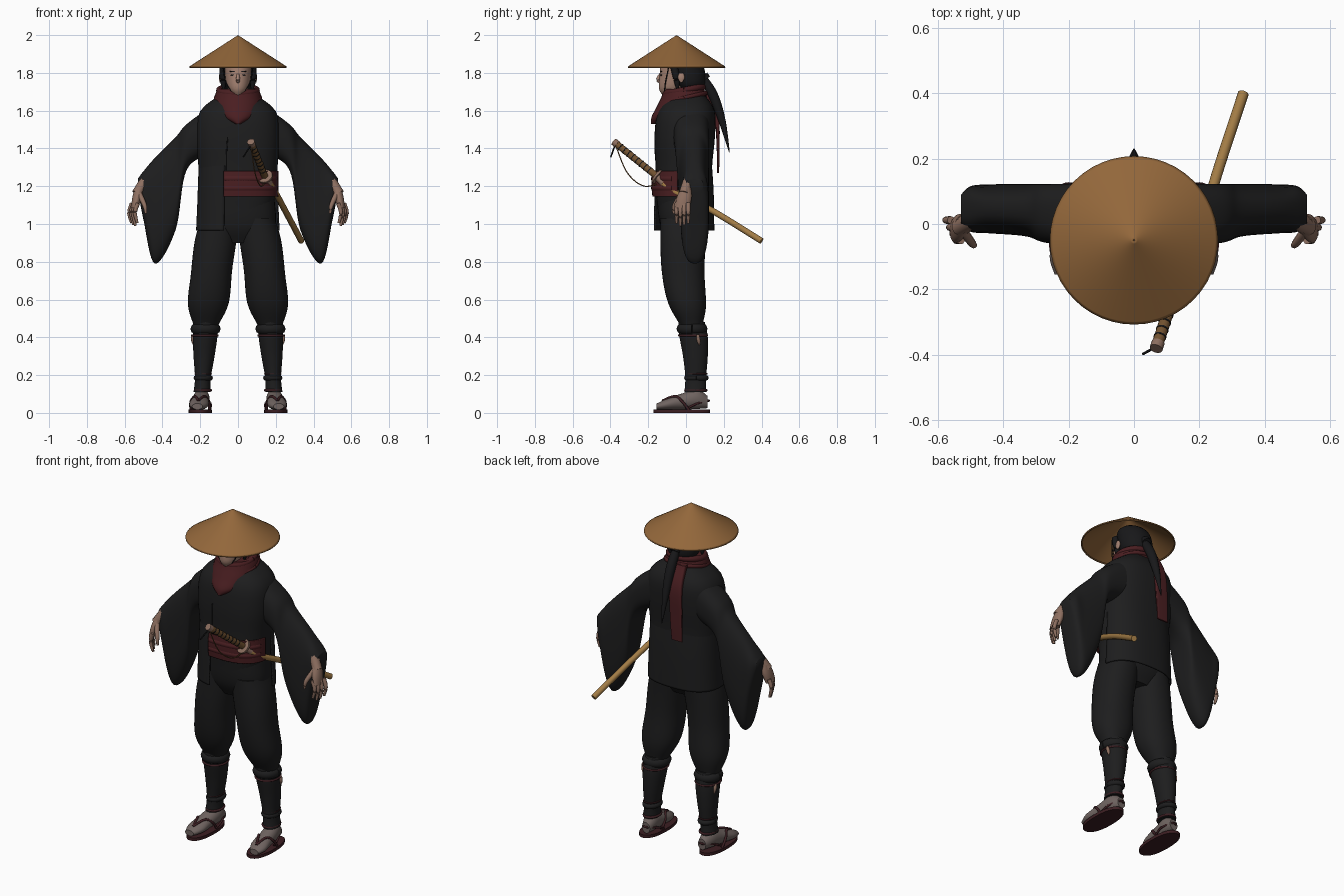
import bpy, bmesh, math
from mathutils import Vector

if "Cube" in bpy.data.objects:
    bpy.data.objects.remove(bpy.data.objects["Cube"])


def material(name, *rgb):
    mat = bpy.data.materials.new(name)
    mat.use_nodes = True
    mat.diffuse_color = (*rgb, 1)
    shader = mat.node_tree.nodes["Principled BSDF"]
    shader.inputs["Base Color"].default_value = (*rgb, 1)
    shader.inputs["Roughness"].default_value = .8
    return mat


cloth = material("black cloth", .0125, .0125, .013)
black = material("hair black", .009, .009, .01)
red = material("dark red cloth", .068, .013, .015)
skin = material("skin", .37, .22, .165)
straw = material("straw", .29, .135, .043)
tan = material("tan wood", .36, .2, .06)
brown = material("brown grip", .17, .085, .03)
sock = material("grey sock", .16, .127, .118)
maroon = material("maroon sole", .045, .013, .016)
tanned = material("tanned skin", .27, .16, .118)


def flow(values, t):
    """Smooth value at t (from 0 to 1) through evenly spaced values."""
    if not isinstance(values, tuple):
        return values
    last = len(values) - 1
    i = min(int(t * last), last - 1)
    s = t * last - i
    a, b, c, d = (values[min(max(k, 0), last)] for k in (i - 1, i, i + 1, i + 2))
    return b + s / 2 * (c - a + s * (2 * a - 5 * b + 4 * c - d + s * (3 * (b - c) + d - a)))


def surface(name, loops, mat, closed=True, shell=0):
    """Joins rows of points into a smooth skin, capped unless it is a shell."""
    bm = bmesh.new()
    rows = [[bm.verts.new(point) for point in loop] for loop in loops]
    count = len(rows[0])
    for low, high in zip(rows, rows[1:]):
        for i in range(count if closed else count - 1):
            j = (i + 1) % count
            bm.faces.new((low[i], low[j], high[j], high[i]))
    if not shell:
        bm.faces.new(rows[0])
        bm.faces.new(rows[-1])
    bmesh.ops.recalc_face_normals(bm, faces=bm.faces)
    mesh = bpy.data.meshes.new(name)
    bm.to_mesh(mesh)
    bm.free()
    mesh.materials.append(mat)
    mesh.shade_smooth()
    mesh.set_sharp_from_angle(angle=math.radians(50))
    part = bpy.data.objects.new(name, mesh)
    bpy.context.scene.collection.objects.link(part)
    if shell:
        solid = part.modifiers.new("thickness", "SOLIDIFY")
        solid.thickness, solid.offset = shell, 0


def loft(name, mat, axis, span, size_a, size_b, mid_a=0, mid_b=0, side=1,
         power=2, arc=None, shell=0, sides=36, steps=20):
    """Stacks rounded sections along an axis; a and b are the other two axes in order."""
    first, second, along = {"x": (1, 2, 0), "y": (0, 2, 1), "z": (0, 1, 2)}[axis]
    start, stop = arc or (0, 360)
    bend = lambda c: math.copysign(abs(c) ** (2 / power), c)
    loops = []
    for step in range(steps + 1):
        at = lambda values: flow(values, step / steps)
        loop = []
        for i in range(sides):
            angle = math.radians(start + (stop - start) * i / (sides - 1 if arc else sides))
            point = Vector()
            point[first] = at(mid_a) + at(size_a) * bend(math.cos(angle))
            point[second] = at(mid_b) + at(size_b) * bend(math.sin(angle))
            point[along] = at(span)
            point.x *= side
            loop.append(point)
        loops.append(loop)
    surface(name, loops, mat, arc is None, shell)


def tube(name, mat, points, radius, side=1, sides=10, steps=16):
    """Sweeps a circle of flowing radius along a smooth path."""
    x, y, z = zip(*points)
    path = [Vector((side * flow(x, t), flow(y, t), flow(z, t))) for t in (k / steps for k in range(steps + 1))]
    loops = []
    for k, centre in enumerate(path):
        heading = (path[min(k + 1, steps)] - path[max(k - 1, 0)]).normalized()
        out = heading.orthogonal() if abs(heading.z) > .99 else heading.cross(Vector((0, 0, 1)))
        out.normalize()
        up = heading.cross(out)
        r = flow(radius, k / steps)
        turns = [math.tau * i / sides for i in range(sides)]
        loops.append([centre + r * (out * math.cos(a) + up * math.sin(a)) for a in turns])
    surface(name, loops, mat)


def hoop(name, mat, centre, size_x, size_y, radius, tilt=0, side=1):
    """A ring around the vertical, raised by tilt at the back."""
    x, y, z = centre
    turns = [math.tau * i / 24 for i in range(25)]
    points = [(x + size_x * math.cos(a), y + size_y * math.sin(a), z + tilt * math.sin(a)) for a in turns]
    tube(name, mat, points, radius, side, steps=48)


# Straw hat
loft("straw_hat", straw, "z", (1.995, 1.832), (.002, .255), (.002, .255), mid_b=-.05, shell=.006, sides=64)
hoop("hat_rim", straw, (0, -.05, 1.83), .254, .254, .004)

# Head and hair
loft("head", skin, "z", (1.675, 1.89), (.02, .055, .068, .072, .055), (.03, .072, .084, .085, .07),
     mid_b=(-.09, -.065, -.05, -.045))
loft("neck", skin, "z", (1.6, 1.75), .055, .06)
tube("nose", skin, [(0, -.133, 1.8), (0, -.148, 1.765), (0, -.135, 1.75)], (.005, .011, .007))
loft("mouth", tanned, "y", (-.141, -.13), .017, .004, mid_b=1.725, sides=12, steps=1)
loft("hair", black, "z", (1.7, 1.92), (.06, .09, .095, .085, .03), (.045, .08, .09, .08, .03),
     mid_b=(.03, .01, -.03))
tube("ponytail", black, [(0, .07, 1.8), (0, .14, 1.69), (0, .19, 1.55), (0, .23, 1.38)], (.02, .027, .02, .002))
tube("hair_tie", black, [(0, .09, 1.785), (0, .105, 1.765)], .029)

# Scarf with a front point, folds and a hanging tail
loft("scarf", red, "z", (1.53, 1.715), (.015, .085, .125, .122, .11), (.03, .085, .122, .118, .106),
     mid_b=(-.155, -.097, -.032, -.01, -.01))
hoop("lower_scarf_fold", red, (0, -.01, 1.668), .116, .114, .012, tilt=.025)
hoop("upper_scarf_fold", red, (0, -.01, 1.708), .098, .098, .018, tilt=.018)
loft("scarf_tail", red, "z", (1.7, 1.27), (.035, .04, .036), (.02, .01, .005),
     mid_a=(-.04, -.06), mid_b=(.1, .16, .17, .17), power=4)

# Jacket, open skirt, sash and trouser top
loft("jacket", cloth, "z", (1.08, 1.69), (.182, .2, .21, .222, .2, .09), (.14, .148, .15, .16, .15, .085),
     mid_b=(-.01, -.01, .01), power=2.5, sides=48)
loft("jacket_skirt", cloth, "z", (1.34, .965), (.203, .21, .218), (.143, .155, .158), mid_b=-.012,
     power=2.5, arc=(8, 255), shell=.008, sides=48)
loft("sash", red, "z", (1.145, 1.28), .21, (.163, .167, .163), mid_b=-.01,
     power=2.5, arc=(-106, -8), shell=.01)
for name, height in (("lower", 1.19), ("upper", 1.24)):
    loft(name + "_sash_fold", red, "z", (height - .015, height + .015), (.21, .215, .21), (.166, .172, .166),
         mid_b=-.01, power=2.5, arc=(-105, -18), shell=.006)
tube("jacket_edge", black, [(-.06, -.155, 1.28), (-.06, -.163, 1.38), (-.055, -.165, 1.46)], .003)
loft("trouser_top", cloth, "z", (1.2, .9), (.18, .195, .195, .12), (.14, .142, .125, .08), mid_b=-.01, power=2.4)

for label, side in (("left_", 1), ("right_", -1)):
    # Face details and hat cord
    loft(label + "eye", black, "y", (-.135, -.127), .011, .0035, .03, 1.788, side, sides=12, steps=1)
    loft(label + "eyebrow", black, "y", (-.136, -.127), .016, .003, .03, 1.808, side, sides=12, steps=1)
    loft(label + "ear", skin, "z", (1.75, 1.8), (.004, .008, .005), (.006, .018, .01), .093, -.025, side)
    tube(label + "side_lock", black, [(.078, -.065, 1.84), (.08, -.05, 1.77), (.075, -.045, 1.71)],
         (.02, .018, .006), side)
    tube(label + "hat_cord", black, [(.08, -.09, 1.84), (.06, -.11, 1.74), (0, -.115, 1.67)], .003, side)

    # Wide hanging sleeve
    loft(label + "sleeve", cloth, "x", (.12, .27, .33, .44, .5, .53), (.1, .09, .08, .075, .07, .045),
         (.13, .12, .245, .28, .13, .03), (.025, .045, .045), (1.51, 1.41, 1.215, 1.07, 1.15, 1.21),
         side, power=2.6, steps=40)

    # Hand
    tube(label + "wrist", tanned, [(.48, .02, 1.25), (.535, -.01, 1.16)], .028, side)
    loft(label + "palm", tanned, "z", (1.19, 1.085), (.024, .025, .018), (.027, .04, .038),
         (.523, .547), (0, -.02), side)
    for finger, drop in (("little", .015), ("ring", .005), ("middle", 0), ("index", .015)):
        y = {"little": .012, "ring": -.01, "middle": -.03, "index": -.05}[finger]
        x = .555 + y / 2
        tube(label + finger + "_finger", tanned, [(x, y, 1.11), (x + .015, y, 1.06), (x + .003, y, .99 + drop)],
             (.012, .011, .007), side)
    tube(label + "thumb", tanned, [(.525, -.02, 1.165), (.495, -.06, 1.1), (.488, -.066, 1.055)],
         (.015, .012, .006), side)

    # Trouser leg and shin wrap
    loft(label + "trouser_leg", cloth, "z", (1.03, .465), (.095, .11, .108, .108, .066),
         (.125, .12, .113, .1, .06), (.1, .14, .17), (-.01, -.015, .028), side, power=2.2)
    loft(label + "shin_wrap", cloth, "z", (.48, .11), (.06, .065, .055, .042, .045),
         (.07, .075, .065, .055, .058), (.17, .19), (.03, .05, .05), side)
    hoop(label + "knee_band", cloth, (.172, .032, .445), .05, .052, .03, side=side)
    hoop(label + "knee_cord", maroon, (.174, .037, .41), .066, .074, .006, side=side)
    hoop(label + "ankle_band", cloth, (.184, .055, .185), .036, .05, .015, side=side)
    hoop(label + "ankle_cord", maroon, (.184, .055, .207), .042, .056, .004, side=side)
    hoop(label + "ankle_hem", maroon, (.186, .052, .12), .042, .055, .007, side=side)
    tube(label + "cord_tag", tanned, [(.242, .062, .415), (.236, .07, .36)], (.006, .01, .003), side)

    # Foot and sandal
    loft(label + "foot", sock, "y", (-.155, .115), (.028, .05, .046, .042, .026), (.016, .03, .043, .052, .032),
         (.215, .2, .186), (.034, .045, .06, .073, .057), side)
    loft(label + "sandal_sole", maroon, "z", (0, .018), .062, .15, .2, -.022, side, power=2.3, steps=1)
    for name, x in (("inner", .153), ("outer", .25)):
        tube(label + name + "_strap", maroon, [(.21, -.125, .064), ((x + .205) / 2, -.06, .088), (x, -.02, .06), (x, .015, .015)],
             .007, side)
    tube(label + "heel_strap", maroon, [(.148, 0, .02), (.146, .06, .05), (.187, .122, .065),
         (.23, .06, .05), (.24, 0, .02)], .006, side)

# Sword
pommel, guard, tip = Vector((.07, -.375, 1.43)), Vector((.145, -.145, 1.245)), Vector((.335, .4, .91))


def grip_piece(name, mat, near, far, radius):
    """A straight piece between two fractions of the grip."""
    tube(name, mat, [pommel.lerp(guard, near), pommel.lerp(guard, far)], radius, sides=16, steps=1)


grip_piece("sword_grip", brown, 0, 1, .018)
grip_piece("sword_pommel", tanned, -.03, .05, .02)
for i in range(8):
    place = .12 + i * .095
    grip_piece("grip_wrap_" + str(i), black, place, place + .018, .0195)
grip_piece("sword_guard", tanned, .95, .99, .042)
tube("sword_sheath", tan, [guard, (.19, -.075, 1.18), (.25, .14, 1.07), tip], .0165, sides=16)
tube("sheath_collar", tanned, [guard, (.165, -.115, 1.215)], .021, sides=16, steps=1)
tube("sword_cord", brown, [(.07, -.37, 1.41), (.09, -.31, 1.27), (.12, -.22, 1.2), (.145, -.12, 1.225)], .003)
tube("sword_tassel", black, [(.07, -.375, 1.42), (.028, -.398, 1.355)], .004)
